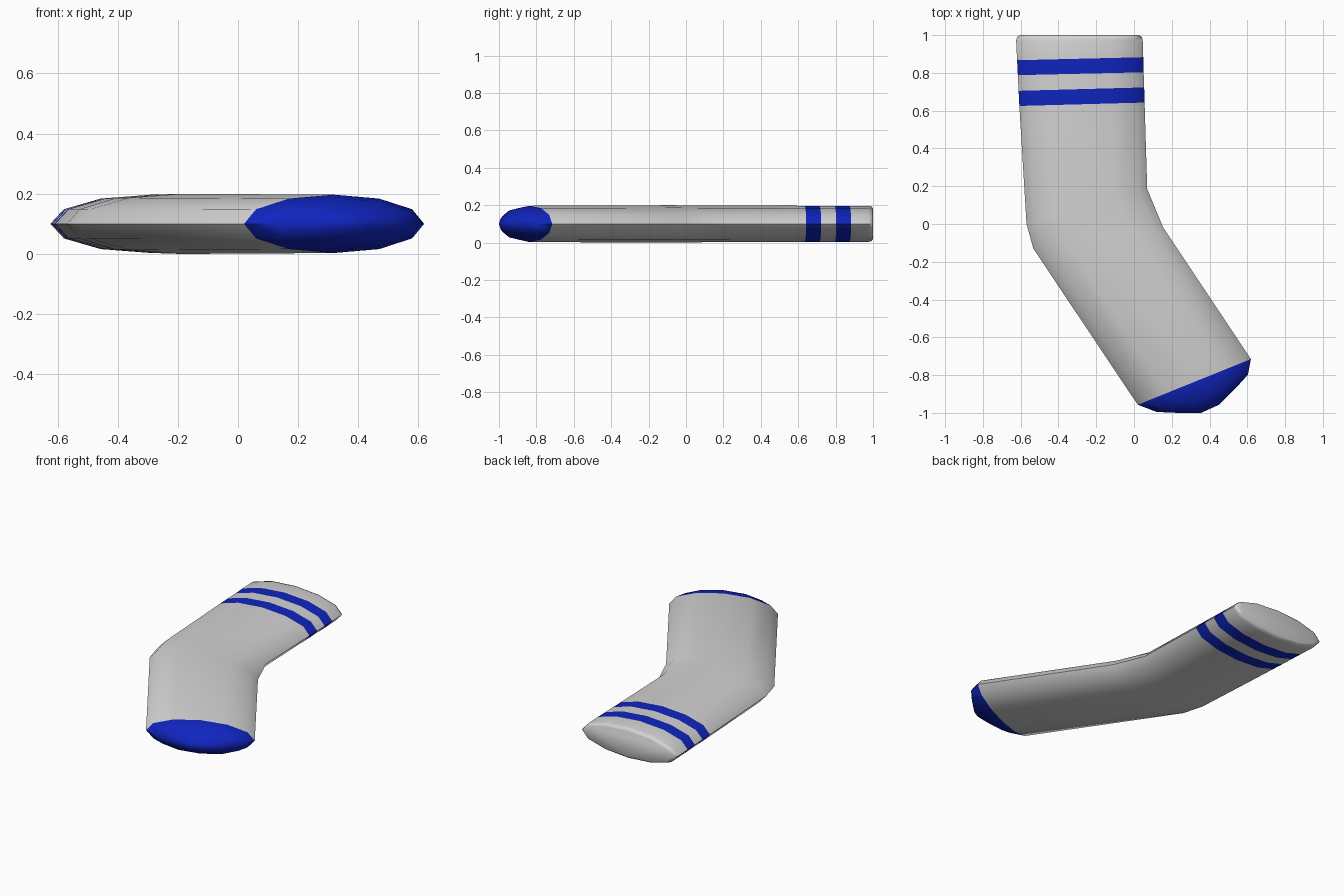
import bpy, bmesh, math
from mathutils import Vector

if "Cube" in bpy.data.objects:
    bpy.data.objects.remove(bpy.data.objects["Cube"])


def material(name, rgb):
    m = bpy.data.materials.new(name)
    m.diffuse_color = (*rgb, 1)
    m.use_nodes = True
    m.node_tree.nodes["Principled BSDF"].inputs["Base Color"].default_value = m.diffuse_color
    return m


light_grey = material("light grey", (0.65, 0.65, 0.65))
blue = material("blue", (0.005, 0.018, 0.52))

SIDES = 12
MID_Z = 0.1

# Cross-sections from cuff to toe: left x,y, right x,y, half height, colour of next band
sections = [
    (-0.600, 1.000, 0.025, 1.000, 0.080, 0),   # cuff end
    (-0.617, 0.993, 0.040, 0.993, 0.092, 0),
    (-0.624, 0.972, 0.046, 0.975, 0.097, 0),
    (-0.619, 0.867, 0.049, 0.883, 0.097, 1),   # upper stripe
    (-0.615, 0.788, 0.051, 0.803, 0.097, 0),
    (-0.611, 0.705, 0.054, 0.723, 0.097, 1),   # lower stripe
    (-0.607, 0.625, 0.056, 0.643, 0.097, 0),
    (-0.569, 0.000, 0.070, 0.185, 0.098, 0),   # ankle bend
    (-0.533, -0.130, 0.155, -0.020, 0.100, 0),
    (0.020, -0.957, 0.619, -0.715, 0.097, 1),  # toe cap
    (0.120, -0.995, 0.603, -0.798, 0.083, 1),
    (0.235, -1.000, 0.540, -0.868, 0.056, 1),
    (0.355, -1.000, 0.450, -0.957, 0.022, 1),
]

bm = bmesh.new()
rings = []
for lx, ly, rx, ry, h, _ in sections:
    left, right = Vector((lx, ly, MID_Z)), Vector((rx, ry, MID_Z))
    centre, half = (left + right) / 2, (right - left) / 2
    rings.append([bm.verts.new(centre + half * math.cos(a) + Vector((0, 0, h * math.sin(a))))
                  for a in (2 * math.pi * i / SIDES for i in range(SIDES))])

# Skin between neighbouring cross-sections
for k in range(len(rings) - 1):
    for i in range(SIDES):
        j = (i + 1) % SIDES
        f = bm.faces.new((rings[k][i], rings[k][j], rings[k + 1][j], rings[k + 1][i]))
        f.material_index = sections[k][5]

# Close cuff and toe
bm.faces.new(rings[0])
bm.faces.new(rings[-1]).material_index = 1
bmesh.ops.recalc_face_normals(bm, faces=bm.faces)

mesh = bpy.data.meshes.new("sock")
bm.to_mesh(mesh)
bm.free()
mesh.materials.append(light_grey)
mesh.materials.append(blue)
sock = bpy.data.objects.new("sock", mesh)
bpy.context.collection.objects.link(sock)
bpy.context.view_layer.objects.active = sock
sock.select_set(True)
bpy.ops.object.shade_smooth_by_angle(angle=math.radians(60))
